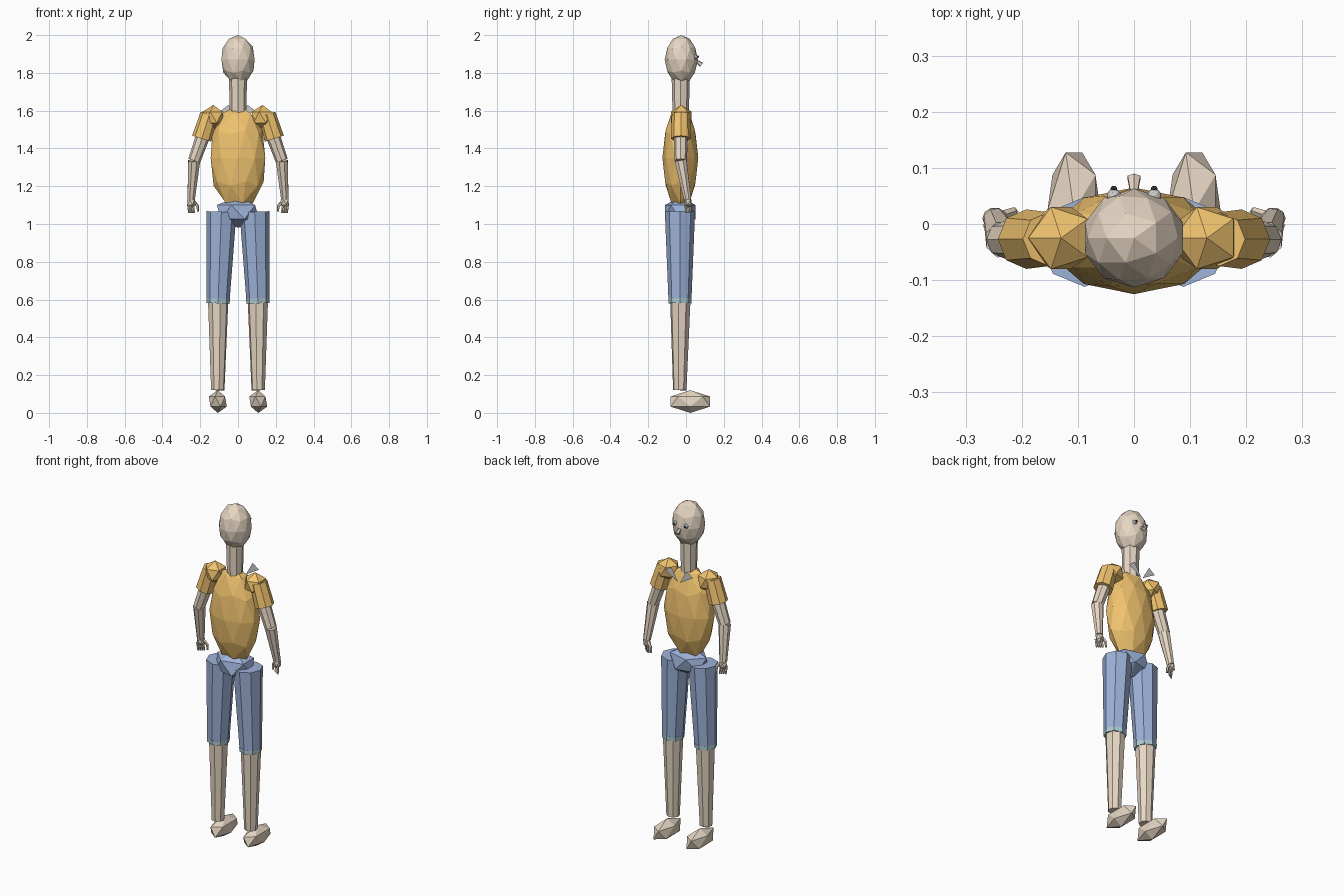
import bpy, math
from mathutils import Vector

if "Cube" in bpy.data.objects:
    bpy.data.objects.remove(bpy.data.objects["Cube"])


def material(name, rgb):
    m = bpy.data.materials.new(name)
    m.diffuse_color = (*rgb, 1)
    m.use_nodes = True
    m.node_tree.nodes["Principled BSDF"].inputs["Base Color"].default_value = m.diffuse_color
    return m


SKIN = material("skin", (0.80, 0.68, 0.55))
SHIRT = material("shirt", (0.88, 0.55, 0.16))
DENIM = material("denim", (0.34, 0.45, 0.70))
CUFF = material("cuff", (0.42, 0.60, 0.66))
DARK = material("dark", (0.05, 0.05, 0.06))


def finish(name, mat):
    o = bpy.context.object
    o.name = name
    if mat:
        o.data.materials.append(mat)
    return o


def ball(name, loc, radii, mat=None, sub=1):
    """Faceted icosphere, turned to face +y like the figure."""
    bpy.ops.mesh.primitive_ico_sphere_add(subdivisions=sub, radius=1, location=loc,
                                          rotation=(0, 0, math.pi))
    o = finish(name, mat)
    o.scale = radii
    return o


def limb(name, a, b, ra, rb, mat=None, sides=8):
    """Tapered prism from point a to point b."""
    a, b = Vector(a), Vector(b)
    d = b - a
    bpy.ops.mesh.primitive_cone_add(vertices=sides, radius1=ra, radius2=rb,
                                    depth=d.length, location=(a + b) / 2)
    o = finish(name, mat)
    o.rotation_euler = d.to_track_quat('Z', 'Y').to_euler()
    return o


# Head, neck and trunk
ball("head", (0, -0.025, 1.87), (0.092, 0.088, 0.13), SKIN, 2)
limb("neck", (0, -0.028, 1.58), (0, -0.028, 1.77), 0.043, 0.048, SKIN)
ball("torso", (0, -0.03, 1.35), (0.152, 0.095, 0.28), SHIRT, 2)
ball("pelvis", (0, -0.03, 1.063), (0.125, 0.095, 0.083), DENIM)
limb("nose", (0, 0.045, 1.872), (0, 0.082, 1.843), 0.005, 0.013, SKIN, 6)

for s, side in ((-1, "left"), (1, "right")):
    def p(x, y, z):
        return (s * x, y, z)

    # Eyes
    ball(side + "_eye", p(0.036, 0.05, 1.885), (0.013,) * 3, None, 2)
    ball(side + "_pupil", p(0.036, 0.062, 1.886), (0.007,) * 3, DARK, 1)

    # Flat collar points at the throat
    me = bpy.data.meshes.new(side + "_collar")
    me.from_pydata([p(0.005, 0.065, 1.55), p(0.05, 0.065, 1.63), p(0.09, 0.065, 1.60)],
                   [], [(0, 1, 2)])
    bpy.context.collection.objects.link(bpy.data.objects.new(side + "_collar", me))

    # Arm
    elbow, wrist = p(0.232, -0.028, 1.335), p(0.248, 0.008, 1.13)
    ball(side + "_shoulder", p(0.13, -0.025, 1.565), (0.065,) * 3, SHIRT)
    limb(side + "_sleeve", p(0.152, -0.027, 1.58), p(0.192, -0.027, 1.452), 0.048, 0.053, SHIRT)
    limb(side + "_upper_arm", p(0.18, -0.028, 1.48), elbow, 0.038, 0.033, SKIN)
    limb(side + "_forearm", elbow, wrist, 0.034, 0.021, SKIN)

    # Hand: palm, four fingers and a thumb
    ball(side + "_palm", p(0.248, 0.01, 1.115), (0.025, 0.022, 0.03), SKIN)
    for i in range(4):
        x, y = 0.267 - i * 0.009, -0.003 + i * 0.006
        limb(f"{side}_finger_{i + 1}", p(x - 0.003, y, 1.105), p(x - 0.008, y + 0.003, 1.058),
             0.006, 0.005, SKIN, 5)
    limb(side + "_thumb_base", p(0.235, 0.015, 1.12), p(0.214, 0.022, 1.095), 0.009, 0.008, SKIN, 5)
    limb(side + "_thumb_tip", p(0.214, 0.022, 1.097), p(0.212, 0.022, 1.065), 0.008, 0.006, SKIN, 5)

    # Leg and foot
    limb(side + "_shorts_leg", p(0.088, -0.032, 1.065), p(0.105, -0.032, 0.60), 0.08, 0.061, DENIM)
    limb(side + "_cuff", p(0.1045, -0.032, 0.605), p(0.1055, -0.032, 0.58), 0.062, 0.061, CUFF)
    limb(side + "_shin", p(0.105, -0.03, 0.60), p(0.107, -0.033, 0.12), 0.055, 0.036, SKIN)
    ball(side + "_foot", p(0.107, 0.023, 0.06), (0.053, 0.123, 0.06), SKIN)
